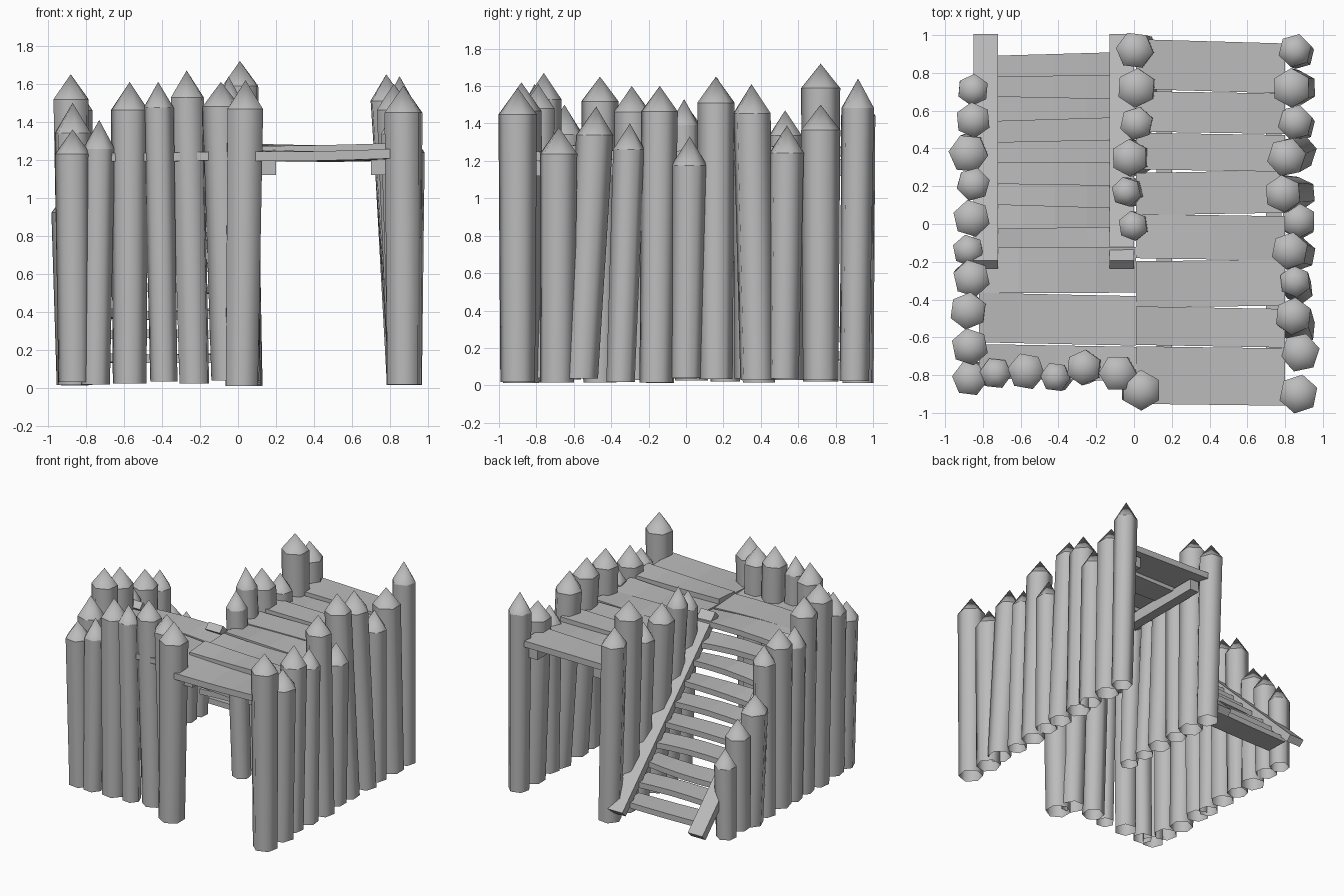
import bpy
import bmesh
import math
import random
from mathutils import Vector, Matrix

random.seed(4)
cube = bpy.data.objects.get("Cube")
if cube:
    bpy.data.objects.remove(cube, do_unlink=True)

wood = bpy.data.materials.new("grey_wood")
wood.use_nodes = True
GREY = (0.5, 0.5, 0.5, 1)
wood.diffuse_color = GREY
wood.node_tree.nodes["Principled BSDF"].inputs["Base Color"].default_value = GREY


def finish(bm, name):
    bmesh.ops.recalc_face_normals(bm, faces=bm.faces)
    mesh = bpy.data.meshes.new(name)
    bm.to_mesh(mesh)
    bm.free()
    mesh.materials.append(wood)
    obj = bpy.data.objects.new(name, mesh)
    bpy.context.collection.objects.link(obj)


def post(name, base, tip, radius):
    """Six-sided leaning log with a sharpened tip and an open foot."""
    bm = bmesh.new()
    sides = 6
    turn = random.uniform(0, math.pi)
    shoulder = tip.z - random.uniform(.13, .16)
    top = base.lerp(tip, (shoulder - base.z) / (tip.z - base.z))
    rings = []
    for center, r in ((base, radius * .9), (top, radius)):
        ring = []
        for i in range(sides):
            a = turn + math.tau * i / sides
            ring.append(bm.verts.new(center + Vector((math.cos(a), math.sin(a), 0)) * r))
        rings.append(ring)
    apex = bm.verts.new(tip)
    for i in range(sides):
        j = (i + 1) % sides
        bm.faces.new((rings[0][i], rings[0][j], rings[1][j], rings[1][i]))
        bm.faces.new((rings[1][i], rings[1][j], apex))
    for face in bm.faces:
        face.smooth = True
    for i in range(sides):
        bm.edges.get((rings[1][i], rings[1][(i + 1) % sides])).smooth = False
    finish(bm, name)


def box(name, center, size, tilt=0):
    bm = bmesh.new()
    bmesh.ops.create_cube(bm, size=1)
    bm.transform(Matrix.Translation(center) @ Matrix.Rotation(tilt, 4, "X")
                 @ Matrix.Diagonal((*size, 1)))
    finish(bm, name)


def plank(name, x0, x1, y0, y1, z, thick, warp=.018, skew=.012):
    """Board along x, bent in the middle and cut a little crooked."""
    bm = bmesh.new()
    rows = []
    steps = 4
    bow = random.uniform(-warp, warp)
    twist = random.uniform(-skew, skew)
    roll = random.uniform(-warp, warp)
    for i in range(steps + 1):
        t = i / steps
        x = x0 + (x1 - x0) * t
        shift = twist * (t - .5) * 2
        lift = bow * math.sin(math.pi * t)
        corners = ((y0, -thick, -1), (y1, -thick, 1), (y1, 0, 1), (y0, 0, -1))
        rows.append([bm.verts.new((x, y + shift, z + h + lift + s * roll * (t - .5)))
                     for y, h, s in corners])
    for a, b in zip(rows, rows[1:]):
        for i in range(4):
            j = (i + 1) % 4
            bm.faces.new((a[i], a[j], b[j], b[i]))
    bm.faces.new(rows[0])
    bm.faces.new(rows[-1])
    finish(bm, name)


# Palisade rows: tip x, tip y, tip height, radius, lean of the foot along the row
right_wall = [
    (.87, -.9, 1.59, .105, 0), (.88, -.68, 1.38, .105, -.01),
    (.84, -.48, 1.49, .1, -.08), (.85, -.3, 1.4, .085, -.05),
    (.82, -.14, 1.6, .1, -.02), (.87, .02, 1.33, .095, -.02),
    (.78, .16, 1.65, .1, 0), (.8, .35, 1.61, .105, .03),
    (.85, .54, 1.39, .095, -.02), (.83, .72, 1.5, .105, 0),
    (.85, .92, 1.64, .09, -.02)]
middle_wall = [
    (-.01, -.01, 1.53, .08, 0), (-.05, .17, 1.64, .08, 0), (-.03, .35, 1.57, .1, 0),
    (.01, .53, 1.47, .09, .02), (.01, .72, 1.72, .105, 0), (0, .92, 1.58, .1, 0)]
left_wall = [
    (-.85, .71, .74, .085, 0), (-.85, .55, .92, .095, 0), (-.88, .37, 1.06, .105, .02),
    (-.85, .21, 1.39, .09, 0), (-.86, .03, 1.46, .1, 0), (-.88, -.14, 1.42, .085, 0),
    (-.86, -.29, 1.6, .1, .02), (-.88, -.46, 1.65, .1, 0),
    (-.87, -.65, 1.5, .1, 0), (-.87, -.82, 1.36, .095, .02)]
front_wall = [
    (-.73, -.79, 1.41, .085, -.02), (-.57, -.78, 1.61, .1, 0),
    (-.42, -.81, 1.61, .08, .03), (-.27, -.76, 1.67, .095, .04),
    (-.09, -.79, 1.61, .1, .04), (.04, -.88, 1.62, .108, -.02)]


def wall(name, rows, along, foot=None):
    for i, (x, y, h, r, lean) in enumerate(rows):
        base = Vector((x if foot is None else foot, y, random.uniform(.01, .04)))
        base[along] += lean
        post(f"{name}_post_{i + 1}", base, Vector((x, y, h)), r)


wall("right_wall", right_wall, 1, .875)
wall("middle_wall", middle_wall, 1, .04)
wall("left_wall", left_wall, 1, -.86)
wall("front_wall", front_wall, 0)

# Long walkway over the gate
seams = [-.96, -.65, -.44, -.19, .05, .28, .48, .7, .97]
for i, (a, b) in enumerate(zip(seams, seams[1:])):
    z = 1.25 if i == 0 else random.uniform(1.25, 1.28)
    plank(f"walkway_plank_{i + 1}", .01, .8, a + .003, b - .003, z, .05)

# Landing at the head of the stairs
seams = [-.83, -.64, -.37, -.12]
for i, (a, b) in enumerate(zip(seams, seams[1:])):
    plank(f"landing_plank_{i + 1}", -.82, .01, a + .005, b - .003, 1.245, .045)

# Bearers under the decks
for side, x in (("left", .16), ("right", .74)):
    box(f"{side}_walkway_bearer", (x, .02, 1.165), (.08, 1.78, .09))

# Stairs
slope = math.atan2(-1.2, 1.22)
for side, x in (("left", -.785), ("right", -.065)):
    box(f"{side}_stair_stringer", (x, .385, .7), (.13, 1.68, .06), slope)
treads = 9
for i in range(treads):
    y = .9 - .115 * i
    plank(f"stair_tread_{i + 1}", -.76, -.08, y - .19, y, .18 + .119 * i, .045)
